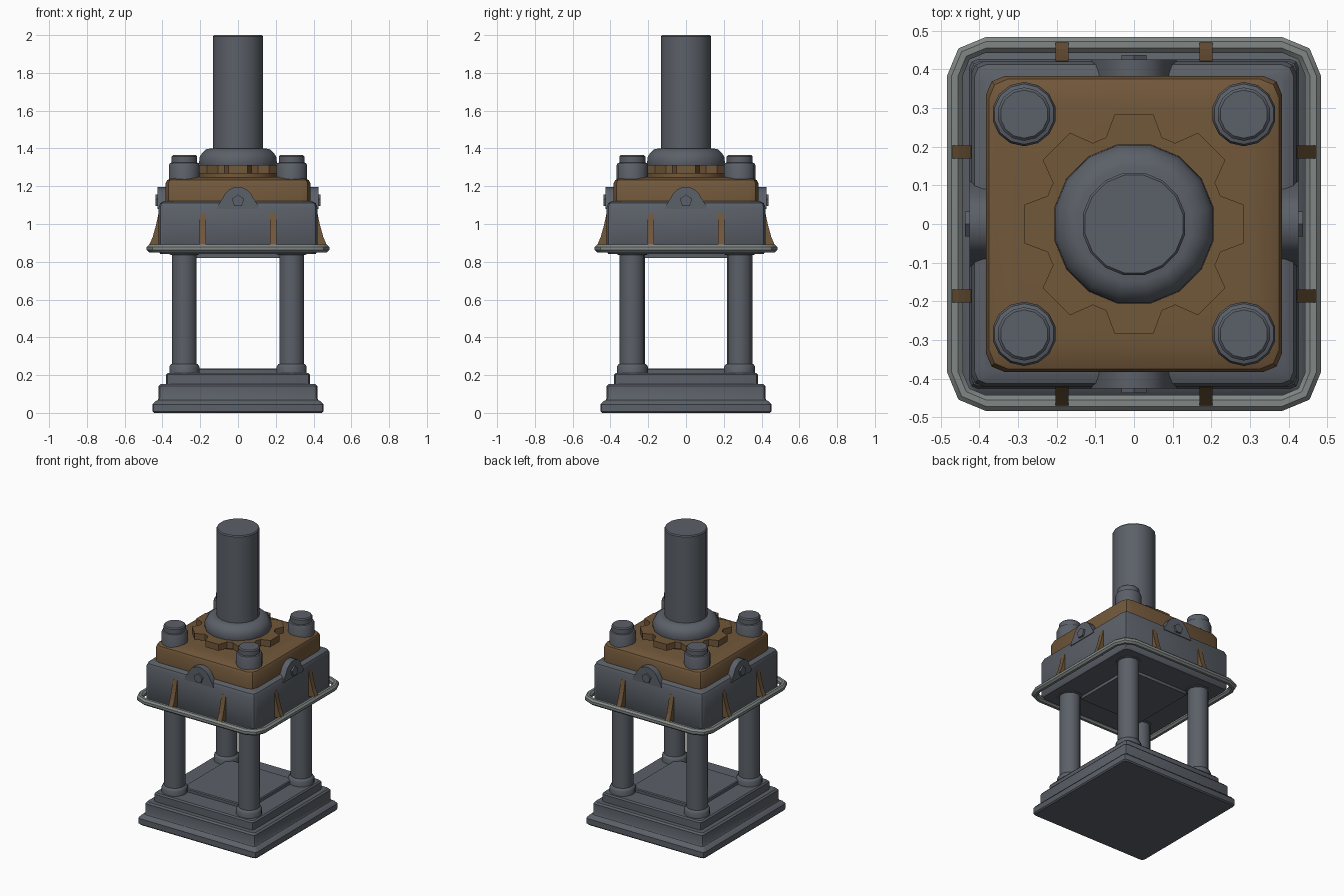
import bpy, bmesh, math
from mathutils import Matrix, Vector

if "Cube" in bpy.data.objects:
    bpy.data.objects.remove(bpy.data.objects["Cube"])

def mat(name, c):
    m = bpy.data.materials.new(name)
    m.diffuse_color = (*c, 1)
    m.use_nodes = True
    m.node_tree.nodes["Principled BSDF"].inputs["Base Color"].default_value = m.diffuse_color
    return m

STEEL = mat("dark steel", (0.105, 0.117, 0.138))
RUST = mat("rusty brown", (0.165, 0.095, 0.042))
RAIL = mat("pale grey", (0.22, 0.245, 0.24))

def finish(name, bm, m, smooth=True):
    bmesh.ops.recalc_face_normals(bm, faces=bm.faces)
    me = bpy.data.meshes.new(name)
    bm.to_mesh(me)
    bm.free()
    me.materials.append(m)
    ob = bpy.data.objects.new(name, me)
    bpy.context.collection.objects.link(ob)
    if smooth:
        bpy.context.view_layer.objects.active = ob
        ob.select_set(True)
        bpy.ops.object.shade_smooth_by_angle(angle=math.radians(35))
        ob.select_set(False)
    return ob

def loft(name, rings, m, smooth=True):
    """Join rings of points with quads and cap both ends."""
    bm = bmesh.new()
    vs = [[bm.verts.new(p) for p in r] for r in rings]
    n = len(vs[0])
    for a, b in zip(vs, vs[1:]):
        for i in range(n):
            bm.faces.new((a[i], a[(i + 1) % n], b[(i + 1) % n], b[i]))
    bm.faces.new(vs[0][::-1])
    bm.faces.new(vs[-1])
    return finish(name, bm, m, smooth)

def corner_square(h, z, c):
    """Square ring of half width h whose corners are rounded by c."""
    pts = []
    for k in range(4):
        for a in (0, 45, 90):
            t = math.radians(a)
            p = Vector((h - c + c * math.cos(t), h - c + c * math.sin(t), z))
            pts.append(Matrix.Rotation(k * math.pi / 2, 3, 'Z') @ p)
    return pts

def block(name, profile, m):
    return loft(name, [corner_square(*p) for p in profile], m)

def lathe(name, profile, m, n=16, at=(0, 0)):
    return loft(name, [[(at[0] + r * math.cos(2 * math.pi * (i + .5) / n),
                         at[1] + r * math.sin(2 * math.pi * (i + .5) / n), z)
                        for i in range(n)] for r, z in profile], m)

def extrude(name, pts, a, b, place, m, smooth=False):
    """Extrude a 2D outline from depth a to b, placed by a function."""
    return loft(name, [[place(u, v, d) for u, v in pts] for d in (a, b)], m, smooth)

# Stepped base
block("base", [(.445, 0, .02), (.452, .008, .02), (.452, .045, .02), (.442, .058, .02),
               (.425, .068, .02), (.42, .08, .02), (.42, .142, .02), (.41, .153, .02),
               (.38, .153, .02), (.38, .203, .02), (.372, .212, .02)], STEEL)
block("base_pad", [(.25, .2, .01), (.25, .23, .01), (.245, .236, .01)], STEEL)

# Housing, underside pad and rusty cap
block("housing", [(.41, .84, .03), (.42, .855, .03), (.42, 1.09, .03), (.412, 1.11, .03),
                  (.39, 1.122, .03)], STEEL)
block("underside_pad", [(.235, .82, .01), (.235, .85, .01)], STEEL)
block("cap", [(.383, 1.11, .05), (.383, 1.215, .05), (.375, 1.232, .05), (.355, 1.242, .05),
              (.31, 1.25, .05)], RUST)

# Corner columns and the bolts above them
for i, (sx, sy) in enumerate([(1, 1), (-1, 1), (-1, -1), (1, -1)]):
    p = (sx * .284, sy * .284)
    lathe(f"column_{i}", [(.082, .2), (.082, .245), (.074, .257), (.067, .26), (.067, .835),
                          (.08, .838), (.08, .86)], STEEL, 14, p)
    lathe(f"corner_bolt_{i}", [(.083, 1.2), (.083, 1.312), (.078, 1.322), (.069, 1.325),
                               (.069, 1.357), (.062, 1.364)], STEEL, 14, p)

# Gear with eight teeth
outline = []
for k in range(8):
    for a, r in ((-18, .235), (-10, .288), (10, .288), (18, .235)):
        t = math.radians(45 * k + a)
        outline.append((r * math.cos(t), r * math.sin(t)))
extrude("gear", outline, 1.268, 1.312, lambda u, v, d: (u, v, d), RUST)
lathe("gear_seat", [(.21, 1.24), (.21, 1.27)], RUST)

# Collar and tall post
lathe("collar", [(.205, 1.3), (.21, 1.32), (.208, 1.352), (.195, 1.375), (.172, 1.395),
                 (.15, 1.4)], STEEL)
lathe("post", [(.135, 1.38), (.135, 1.993), (.129, 2.0)], STEEL)

# Lugs, lug bolts and fins on each of the four sides
arch = [(-.11, 1.08), (-.105, 1.1)]
for k in range(9):
    t = math.pi - math.pi * (k / 8 * .8 + .1)
    arch.append((.086 * math.cos(t), 1.11 + .086 * math.sin(t)))
arch += [(.105, 1.1), (.11, 1.08)]
penta = [(.034 * math.cos(math.radians(90 + 72 * k)), 1.122 + .034 * math.sin(math.radians(90 + 72 * k)))
         for k in range(5)]
fin = [(.41, 1.055), (.421, 1.055), (.435, .99), (.452, .93), (.474, .88), (.41, .88)]
for s in range(4):
    R = Matrix.Rotation(s * math.pi / 2, 3, 'Z')
    side = lambda u, v, d: R @ Vector((u, -d, v))
    extrude(f"lug_{s}", arch, .37, .425, side, STEEL, True)
    extrude(f"lug_bolt_{s}", penta, .41, .437, side, STEEL)
    for x in (-.186, .186):
        extrude(f"fin_{s}_{'l' if x < 0 else 'r'}", fin, x - .017, x + .017,
                lambda u, v, d: R @ Vector((d, -u, v)), RUST)

# Guard rail: eight-sided tube swept around a square with rounded corners
bm = bmesh.new()
loops = [[bm.verts.new(q) for q in corner_square(.463 + .022 * math.cos(t), .87 + .022 * math.sin(t),
                                                 .08 + .022 * math.cos(t))]
         for t in [math.pi * (k + .5) / 4 for k in range(8)]]
for j in range(8):
    a, b = loops[j], loops[(j + 1) % 8]
    for i in range(12):
        bm.faces.new((a[i], a[(i + 1) % 12], b[(i + 1) % 12], b[i]))
finish("guard_rail", bm, RAIL)
